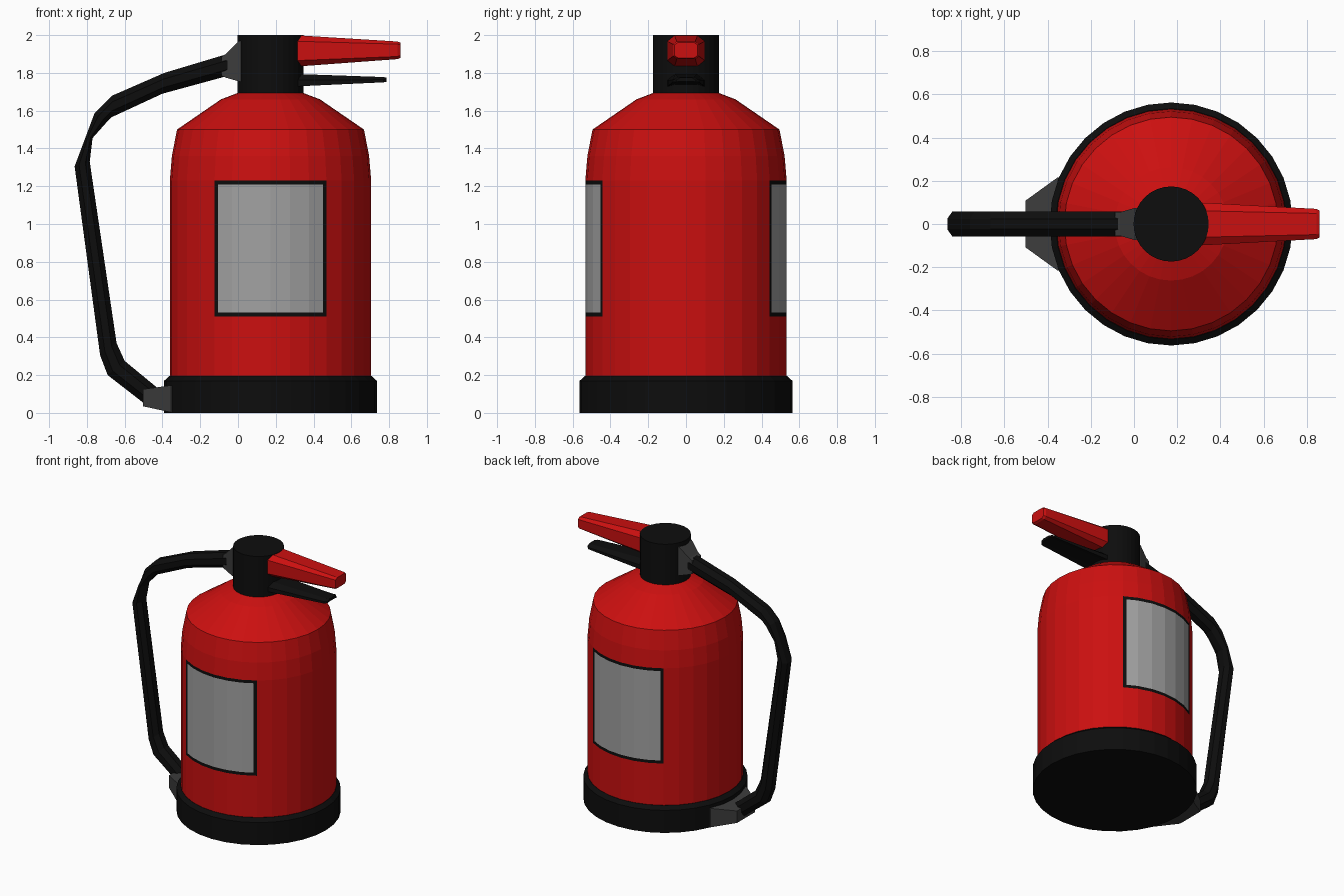
import bpy, bmesh
from math import sin, cos, pi, radians
from mathutils import Vector

cube = bpy.data.objects.get("Cube")
if cube:
    bpy.data.objects.remove(cube, do_unlink=True)

AXIS_X = 0.172   # centre line of the tank
SIDES = 32


def material(name, r, g, b):
    m = bpy.data.materials.new(name)
    m.use_nodes = True
    m.diffuse_color = (r, g, b, 1)
    m.node_tree.nodes["Principled BSDF"].inputs["Base Color"].default_value = (r, g, b, 1)
    return m


RED = material("red paint", 0.6, 0.005, 0.005)
BLACK = material("black rubber", 0.004, 0.004, 0.004)
GREY = material("dark grey fitting", 0.045, 0.045, 0.045)
LABEL = material("label grey", 0.36, 0.36, 0.36)


def finish(name, bm, *mats):
    bmesh.ops.recalc_face_normals(bm, faces=bm.faces)
    mesh = bpy.data.meshes.new(name)
    bm.to_mesh(mesh)
    bm.free()
    for m in mats:
        mesh.materials.append(m)
    ob = bpy.data.objects.new(name, mesh)
    bpy.context.collection.objects.link(ob)
    return ob


def loft(rings):
    """Skin a list of equal-length point rings and cap both ends."""
    bm = bmesh.new()
    loops = [[bm.verts.new(p) for p in ring] for ring in rings]
    n = len(loops[0])
    for a, b in zip(loops, loops[1:]):
        for i in range(n):
            j = (i + 1) % n
            bm.faces.new((a[i], a[j], b[j], b[i]))
    bm.faces.new(loops[0])
    bm.faces.new(loops[-1])
    return bm


def lathe(profile):
    """Turn (radius, z) pairs around the tank's centre line."""
    return loft([[(AXIS_X + r * cos(2 * pi * i / SIDES), r * sin(2 * pi * i / SIDES), z)
                  for i in range(SIDES)] for r, z in profile])


# Base and valve head
finish("base_ring", lathe([(0.563, 0), (0.563, 0.17), (0.535, 0.195)]), BLACK)
finish("valve_head", lathe([(0.174, 1.67), (0.174, 2.0)]), BLACK)

# Tank, with a framed label on the front and the back
LOW, HIGH = 0.51, 1.23
tank = lathe([(0.533, 0.18), (0.533, LOW), (0.533, HIGH), (0.522, 1.36),
              (0.495, 1.5), (0.262, 1.66), (0.17, 1.695)])
tank.normal_update()
for side in (-1, 1):
    panel = []
    for f in tank.faces:
        c = f.calc_center_median()
        if LOW < c.z < HIGH and abs(c.x - AXIS_X) < 0.28 and c.y * side > 0:
            panel.append(f)
    frame = bmesh.ops.inset_region(tank, faces=panel, thickness=0.022,
                                   use_boundary=True, use_even_offset=True)["faces"]
    for f in panel:
        f.material_index = 1
    for f in frame:
        f.material_index = 2
finish("tank", tank, RED, LABEL, BLACK)


# Hose: outer and inner edge points in the XZ plane, round across
def hose_ring(ox, oz, ix, iz):
    outer, inner = Vector((ox, 0, oz)), Vector((ix, 0, iz))
    mid, half = (outer + inner) / 2, (outer - inner) / 2
    # octagon with flat sides outward
    angles = [radians(22.5 + 45 * k) for k in range(8)]
    s = 1 / cos(radians(22.5))
    return [mid + half * cos(a) * s + Vector((0, 0.058 * s * sin(a), 0)) for a in angles]


hose_edges = [
    (-0.05, 1.90, -0.04, 1.79), (-0.09, 1.89, -0.07, 1.78),
    (-0.39, 1.80, -0.40, 1.69), (-0.665, 1.68, -0.67, 1.565),
    (-0.76, 1.585, -0.69, 1.545), (-0.803, 1.47, -0.77, 1.455),
    (-0.865, 1.305, -0.785, 1.33), (-0.73, 0.305, -0.643, 0.37),
    (-0.69, 0.20, -0.60, 0.275), (-0.49, 0.045, -0.43, 0.135),
]
finish("hose", loft([hose_ring(*e) for e in hose_edges]), BLACK)


# Tapered grips and fittings: rings in the YZ plane at a given x
def section(x, half_y, low, high, cut=0.0):
    """Rectangle whose corners are cut by a share of its size."""
    mid, half_z = (low + high) / 2, (high - low) / 2
    k = 1 - cut
    if cut:
        corners = [(1, k), (k, 1), (-k, 1), (-1, k), (-1, -k), (-k, -1), (k, -1), (1, -k)]
    else:
        corners = [(1, 1), (-1, 1), (-1, -1), (1, -1)]
    return [(x, half_y * u, mid + half_z * v) for u, v in corners]


finish("top_lever", loft([
    section(0.27, 0.10, 1.832, 2.0, 0.38),
    section(0.33, 0.098, 1.835, 1.998, 0.38),
    section(0.845, 0.07, 1.873, 1.966, 0.3),
    section(0.86, 0.062, 1.88, 1.96, 0.3)]), RED)

finish("upper_fitting", loft([
    section(-0.088, 0.055, 1.785, 1.885),
    section(-0.065, 0.055, 1.775, 1.90),
    section(0.005, 0.075, 1.755, 1.97),
    section(0.06, 0.075, 1.755, 1.97)]), GREY)

finish("lower_fitting", loft([
    section(-0.503, 0.108, 0.035, 0.125),
    section(-0.355, 0.215, 0.003, 0.146),
    section(-0.30, 0.215, 0.003, 0.146)]), GREY)


# Bottom handle: shallow arched bar
def arch(x, half_y, low, high):
    drop = (high - low) * 0.5
    return [(x, half_y, low), (x, half_y, high - drop), (x, half_y * 0.6, high),
            (x, -half_y * 0.6, high), (x, -half_y, high - drop), (x, -half_y, low),
            (x, -half_y * 0.6, low + drop * 0.3), (x, half_y * 0.6, low + drop * 0.3)]


finish("bottom_handle", loft([
    arch(0.27, 0.098, 1.725, 1.80), arch(0.34, 0.096, 1.73, 1.793),
    arch(0.77, 0.07, 1.75, 1.778), arch(0.787, 0.05, 1.752, 1.775)]), BLACK)
